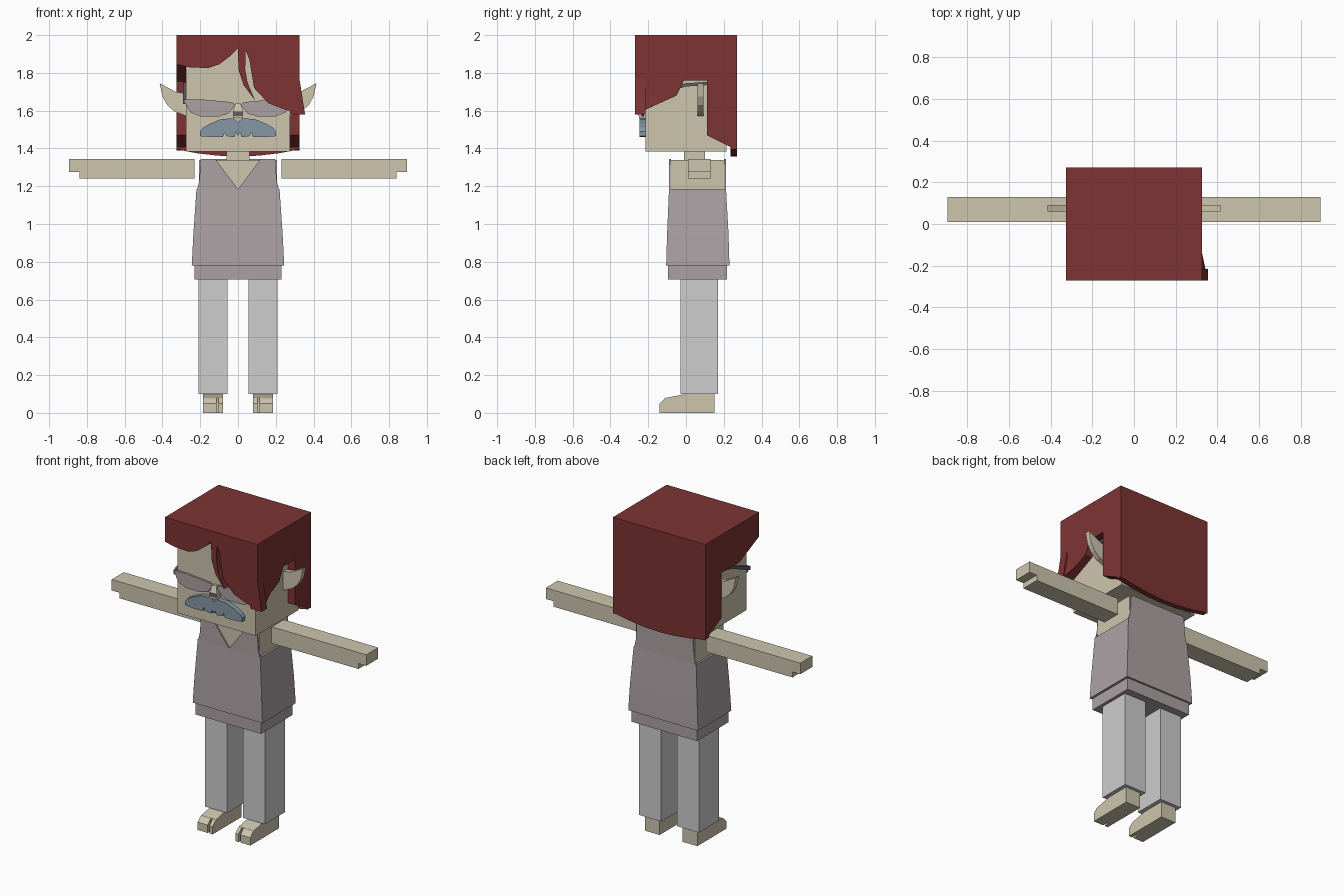
import bpy
import bmesh

default_cube = bpy.data.objects.get("Cube")
if default_cube:
    bpy.data.objects.remove(default_cube, do_unlink=True)


def make_material(name, red, green, blue):
    material = bpy.data.materials.new(name)
    material.use_nodes = True
    colour = (red, green, blue, 1)
    material.diffuse_color = colour
    shader = next(n for n in material.node_tree.nodes if n.type == "BSDF_PRINCIPLED")
    shader.inputs["Base Color"].default_value = colour
    shader.inputs["Roughness"].default_value = .9
    return material


hair = make_material("dark red hair", .21, .034, .034)
skin = make_material("beige skin", .61, .56, .42)
cloth = make_material("mauve shirt", .41, .36, .37)
trouser = make_material("light grey trousers", .61, .61, .61)
whisker = make_material("blue grey moustache", .24, .31, .38)
frame = make_material("dark grey frame", .12, .12, .13)


def finish(name, bm, material):
    bmesh.ops.recalc_face_normals(bm, faces=bm.faces)
    mesh = bpy.data.meshes.new(name)
    bm.to_mesh(mesh)
    bm.free()
    mesh.materials.append(material)
    part = bpy.data.objects.new(name, mesh)
    bpy.context.collection.objects.link(part)
    return part


def prism(name, outline, axis, start, end, material):
    """Extrude an outline along x (outline is y, z) or y (outline is x, z)."""
    bm = bmesh.new()

    def point(a, b, depth):
        return (depth, a, b) if axis == "x" else (a, depth, b)

    face = bm.faces.new([bm.verts.new(point(a, b, start)) for a, b in outline])
    extruded = bmesh.ops.extrude_face_region(bm, geom=[face])["geom"]
    for v in extruded:
        if isinstance(v, bmesh.types.BMVert):
            v.co["xyz".index(axis)] = end
    return finish(name, bm, material)


def hull(name, points, material):
    bm = bmesh.new()
    for p in points:
        bm.verts.new(p)
    bmesh.ops.convex_hull(bm, input=bm.verts)
    bmesh.ops.dissolve_limit(bm, angle_limit=.01, verts=bm.verts, edges=bm.edges)
    return finish(name, bm, material)


def ring(half_width, front, back, z):
    return [(x, y, z) for x in (-half_width, half_width) for y in (front, back)]


def block(name, xs, ys, zs, material):
    return hull(name, [(x, y, z) for x in xs for y in ys for z in zs], material)


def mirrored(outline):
    """Complete a right-hand outline by reflecting it about x = 0."""
    return outline + [(-x, z) for x, z in reversed(outline) if x > 0]


# Head, nose and neck
block("head", (-.275, .275), (-.215, .215), (1.385, 1.95), skin)
block("neck", (-.06, .06), (-.01, .1), (1.33, 1.39), skin)
hull("nose", ring(.026, -.25, -.21, 1.56) + ring(.026, -.25, -.21, 1.6)
     + ring(.012, -.235, -.21, 1.64), skin)
block("glasses_bridge", (-.025, .025), (-.252, -.24), (1.572, 1.595), frame)

# Moustache with notched lower edge
prism("moustache", mirrored([
    (0, 1.54), (.02, 1.56), (.09, 1.555), (.15, 1.53), (.185, 1.51), (.2, 1.49),
    (.2, 1.465), (.14, 1.46), (.08, 1.46), (.07, 1.485), (.06, 1.465),
    (.02, 1.46), (.01, 1.485), (0, 1.465)]), "y", -.245, -.21, whisker)

# Hair: cap, fringe, back and side panels
block("hair_cap", (-.325, .325), (-.27, .27), (1.94, 2), hair)
prism("hair_fringe", [
    (-.325, 2), (-.325, 1.845), (-.26, 1.83), (-.16, 1.825), (-.1, 1.845),
    (-.04, 1.89), (0, 1.93), (.002, 1.82), (.03, 1.735), (.09, 1.655),
    (.05, 1.75), (.038, 1.82), (.04, 1.92), (.06, 1.87), (.085, 1.72),
    (.16, 1.64), (.25, 1.605), (.355, 1.58), (.325, 1.77), (.325, 2)],
    "y", -.27, -.215, hair)
prism("hair_back", mirrored([
    (0, 2), (.325, 2), (.325, 1.395), (.22, 1.375), (.11, 1.362), (0, 1.357)]),
    "y", .235, .27, hair)
rear_edge = [(.11, 1.76), (.11, 1.47), (.27, 1.39), (.27, 2), (-.27, 2)]
prism("hair_right_side", [(-.27, 1.845), (-.07, 1.755)] + rear_edge,
      "x", -.325, -.275, hair)
prism("hair_left_side", [(-.27, 1.58), (-.05, 1.68), (-.01, 1.76)] + rear_edge,
      "x", .275, .325, hair)
hull("hair_left_flare", [(.324, -.27, 1.77), (.324, -.13, 1.645),
                         (.355, -.27, 1.58), (.324, -.27, 1.58)], hair)

# Torso and sleeveless shirt with a neckline notch
block("torso", (-.207, .207), (-.082, .205), (1.1, 1.34), skin)
hull("shirt_body", ring(.245, -.105, .23, .78) + ring(.236, -.1, .225, .95)
     + ring(.22, -.09, .212, 1.185), cloth)
block("shirt_hem", (-.23, .23), (-.096, .217), (.705, .79), cloth)
strap = [(.219, 1.17), (.205, 1.23), (.197, 1.345), (.12, 1.345)]
prism("shirt_front", mirrored([(0, 1.17)] + strap + [(0, 1.184)]),
      "y", -.09, -.08, cloth)
prism("shirt_back", mirrored([(0, 1.17)] + strap + [(0, 1.345)]),
      "y", .2, .212, cloth)

# Parts repeated on both sides
for side, s in (("left", 1), ("right", -1)):
    prism(side + "_arm", [(s * x, z) for x, z in (
        (.23, 1.24), (.84, 1.24), (.84, 1.275), (.895, 1.275),
        (.895, 1.345), (.23, 1.345))], "y", .01, .13, skin)
    prism(side + "_ear", [(s * x, z) for x, z in (
        (.27, 1.69), (.33, 1.7), (.415, 1.745), (.4, 1.675), (.375, 1.63),
        (.335, 1.595), (.27, 1.57))], "y", .06, .092, skin)
    prism(side + "_lens", [(s * x, z) for x, z in (
        (.285, 1.66), (.2, 1.66), (.03, 1.645), (.015, 1.63), (.05, 1.585),
        (.1, 1.57), (.2, 1.57), (.25, 1.59), (.27, 1.62))],
        "y", -.235, -.222, cloth)
    prism(side + "_temple", [
        (-.235, 1.66), (-.06, 1.73), (0, 1.745), (.11, 1.752),
        (.11, 1.735), (0, 1.728), (-.06, 1.71), (-.235, 1.635)],
        "x", s * .276, s * .29, frame)
    block(side + "_trouser_leg", (s * .055, s * .21), (-.03, .17), (.1, .71), trouser)
    prism(side + "_foot", [(-.105, 0), (.15, 0), (.15, .1), (0, .1), (-.105, .08)],
          "x", s * .08, s * .185, skin)
    # Big toe and the joined small toes, with a gap between
    toe = [(-.14, 0), (-.1, 0), (-.1, .081), (-.115, .075), (-.14, .05)]
    prism(side + "_big_toe", toe, "x", s * .08, s * .102, skin)
    prism(side + "_small_toes", toe, "x", s * .115, s * .185, skin)
